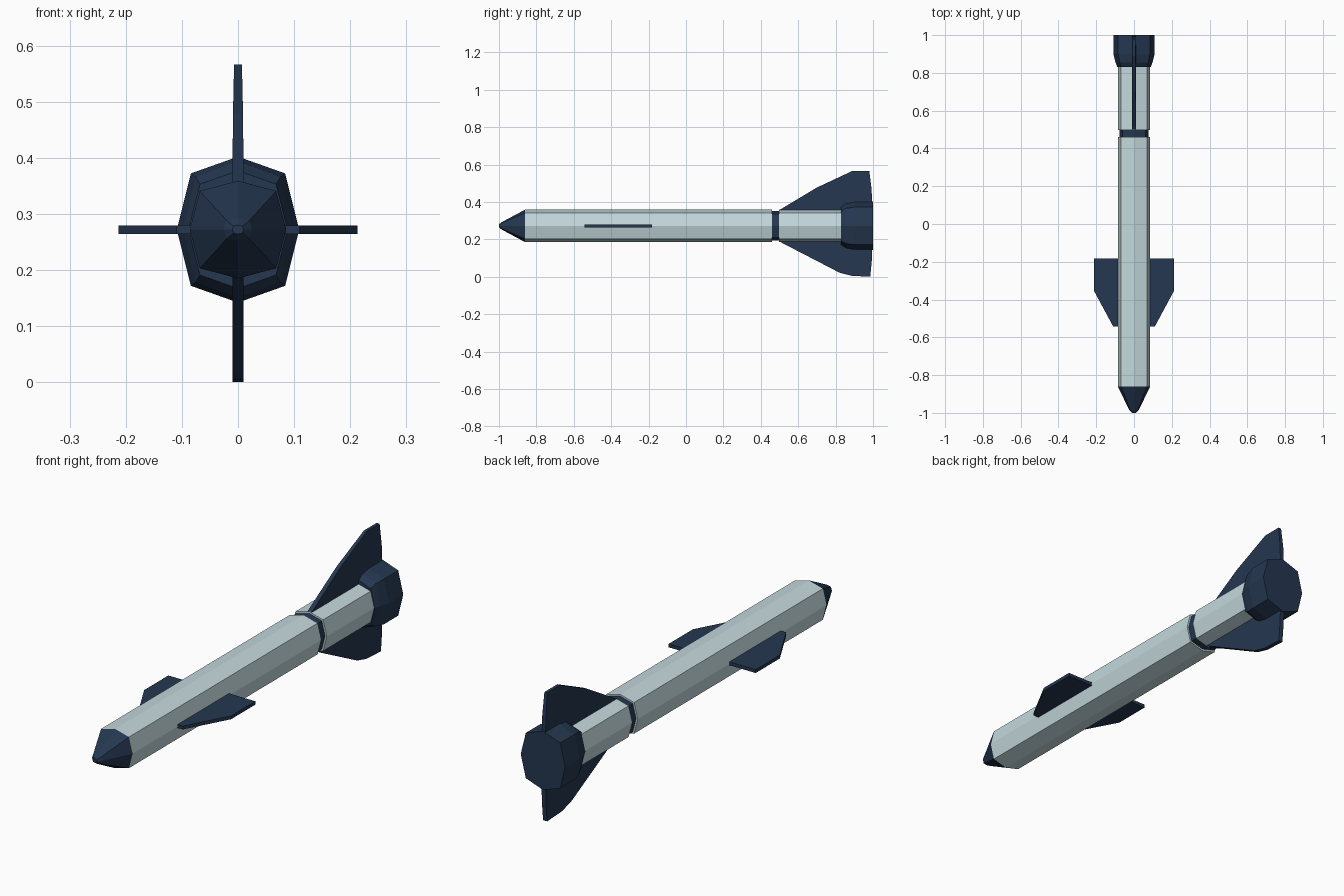
import bpy, bmesh, math

if "Cube" in bpy.data.objects:
    bpy.data.objects.remove(bpy.data.objects["Cube"])

CZ = 0.272  # height of the long axis


def material(name, rgb):
    m = bpy.data.materials.new(name)
    m.diffuse_color = (*rgb, 1)
    m.use_nodes = True
    m.node_tree.nodes["Principled BSDF"].inputs["Base Color"].default_value = m.diffuse_color
    return m


PALE = material("pale blue grey", (0.55, 0.69, 0.72))
NAVY = material("dark navy", (0.018, 0.038, 0.080))


def finish(bm, name, mat):
    bmesh.ops.recalc_face_normals(bm, faces=bm.faces)
    me = bpy.data.meshes.new(name)
    bm.to_mesh(me)
    bm.free()
    me.materials.append(mat)
    ob = bpy.data.objects.new(name, me)
    bpy.context.collection.objects.link(ob)
    return ob


def tube(name, stations, mat, bulge=1.12):
    """Eight-sided body lofted through (y, x radius, z radius) stations."""
    bm = bmesh.new()
    rings = []
    for y, rx, rz in stations:
        ring = []
        for i in range(8):
            a = i * math.pi / 4
            k = bulge if i % 2 else 1.0
            ring.append(bm.verts.new((rx * k * math.cos(a), y, CZ + rz * k * math.sin(a))))
        rings.append(ring)
    for a, b in zip(rings, rings[1:]):
        for i in range(8):
            j = (i + 1) % 8
            bm.faces.new((a[i], a[j], b[j], b[i]))
    bm.faces.new(rings[0])
    bm.faces.new(rings[-1])
    return finish(bm, name, mat)


def plate(name, side_a, side_b, mat):
    """Solid between two matching outlines."""
    bm = bmesh.new()
    a = [bm.verts.new(p) for p in side_a]
    b = [bm.verts.new(p) for p in side_b]
    bm.faces.new(a)
    bm.faces.new(b)
    for i in range(len(a)):
        j = (i + 1) % len(a)
        bm.faces.new((a[i], a[j], b[j], b[i]))
    return finish(bm, name, mat)


# Body sections, nose and joint
tube("nose_cone", [(-1.0, 0.010, 0.008), (-0.985, 0.025, 0.020), (-0.86, 0.086, 0.087)], NAVY)
tube("main_body", [(-0.86, 0.086, 0.087), (0.46, 0.086, 0.087)], PALE)
tube("joint_ring", [(0.455, 0.078, 0.079), (0.505, 0.078, 0.079)], NAVY)
tube("rear_body", [(0.498, 0.086, 0.087), (0.84, 0.086, 0.087)], PALE)

# Flared tail
tube("tail_flare", [(0.83, 0.088, 0.105), (0.855, 0.098, 0.122),
                    (0.90, 0.109, 0.130), (1.0, 0.109, 0.130)], NAVY, 1.09)

# Vertical tail fins: (y, z, half thickness)
top = [(0.50, 0.33, 0.010), (0.50, 0.357, 0.010), (0.70, 0.477, 0.009), (0.89, 0.566, 0.007),
       (0.98, 0.566, 0.007), (0.992, 0.47, 0.009), (0.998, 0.33, 0.010)]
bottom = [(0.50, 0.21, 0.010), (0.50, 0.188, 0.010), (0.82, 0.022, 0.010), (0.885, 0.005, 0.010),
          (0.985, 0.0, 0.010), (0.993, 0.08, 0.010), (0.998, 0.21, 0.010)]
for name, prof in (("top_fin", top), ("bottom_fin", bottom)):
    plate(name, [(t, y, z) for y, z, t in prof], [(-t, y, z) for y, z, t in prof], NAVY)

# Side wings
wing = [(0.06, -0.543), (0.110, -0.543), (0.213, -0.352), (0.213, -0.183), (0.06, -0.183)]
for name, s in (("right_wing", 1), ("left_wing", -1)):
    plate(name, [(s * x, y, CZ + 0.0075) for x, y in wing],
          [(s * x, y, CZ - 0.0075) for x, y in wing], NAVY)
